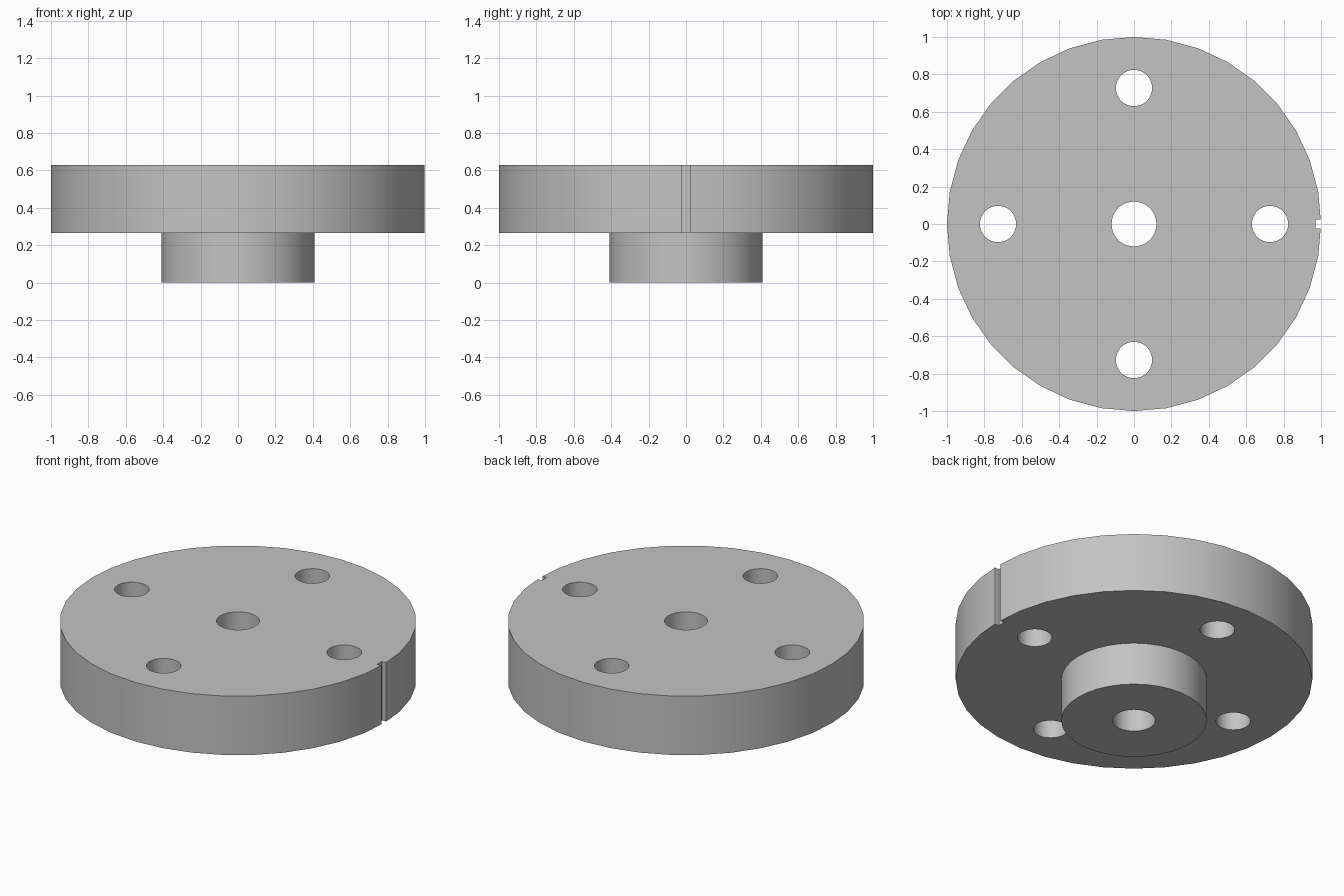
import bpy
import math

if "Cube" in bpy.data.objects:
    bpy.data.objects.remove(bpy.data.objects["Cube"], do_unlink=True)

DISC_BOTTOM, DISC_TOP = 0.265, 0.63
SIDES = 36

steel = bpy.data.materials.new("grey_steel")
steel.use_nodes = True
GREY = (0.55, 0.55, 0.55, 1)
steel.diffuse_color = GREY
steel.node_tree.nodes["Principled BSDF"].inputs["Base Color"].default_value = GREY


def cylinder(name, radius, z0, z1, x=0, y=0):
    bpy.ops.mesh.primitive_cylinder_add(
        vertices=SIDES, radius=radius, depth=z1 - z0, location=(x, y, (z0 + z1) / 2))
    obj = bpy.context.object
    obj.name = name
    obj.data.materials.append(steel)
    return obj


def boolean(target, other, operation):
    """Apply a boolean and discard the helper."""
    mod = target.modifiers.new(operation, "BOOLEAN")
    mod.operation, mod.object, mod.solver = operation, other, "EXACT"
    bpy.context.view_layer.objects.active = target
    bpy.ops.object.modifier_apply(modifier=mod.name)
    bpy.data.objects.remove(other, do_unlink=True)


# Disc with a hub underneath, joined into one solid
flange = cylinder("flange_with_hub", 1, DISC_BOTTOM, DISC_TOP)
boolean(flange, cylinder("hub", 0.408, 0, DISC_BOTTOM + 0.1), "UNION")

# Central bore and four bolt holes
boolean(flange, cylinder("bore_cutter", 0.12, -0.1, 0.8), "DIFFERENCE")
for i in range(4):
    a = i * math.pi / 2
    hole = cylinder("bolt_hole_cutter", 0.097, 0.1, 0.8,
                    0.727 * math.cos(a), 0.727 * math.sin(a))
    boolean(flange, hole, "DIFFERENCE")

# Index notch in the rim
bpy.ops.mesh.primitive_cube_add(size=1, location=(1.02, 0, 0.45))
notch = bpy.context.object
notch.name = "notch_cutter"
notch.scale = (0.1, 0.048, 0.6)
notch.data.materials.append(steel)
boolean(flange, notch, "DIFFERENCE")

# Smooth round walls, sharp rims
bpy.ops.object.select_all(action="DESELECT")
flange.select_set(True)
bpy.context.view_layer.objects.active = flange
bpy.ops.object.shade_smooth_by_angle(angle=math.radians(30))
